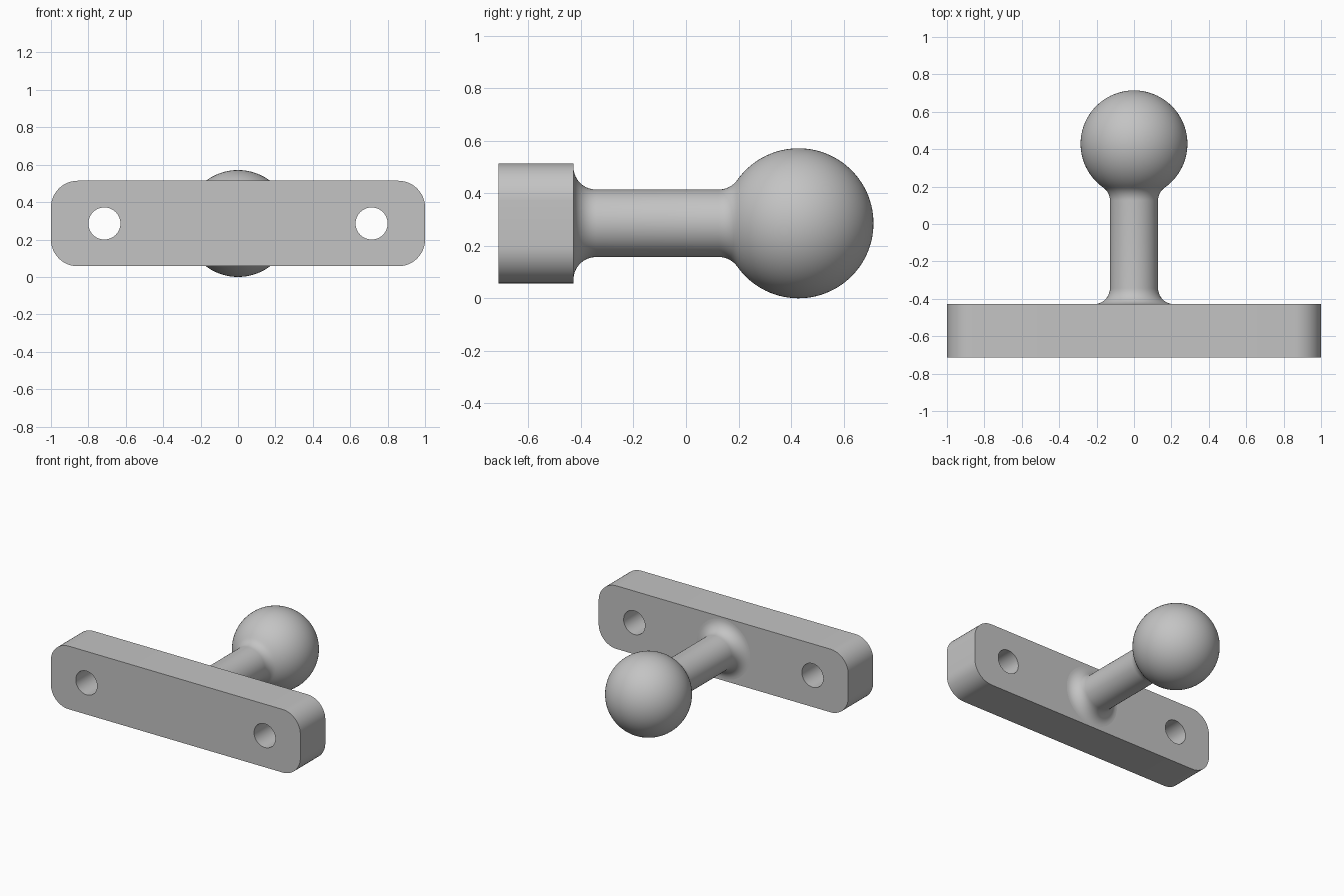
import bpy
import bmesh
from math import sin, cos, pi, sqrt, atan2, radians
from mathutils import Matrix, Vector

if "Cube" in bpy.data.objects:
    bpy.data.objects.remove(bpy.data.objects["Cube"], do_unlink=True)

U = 1 / 35                      # one drawing unit
LENGTH, HEIGHT, DEPTH = 70 * U, 16 * U, 10 * U
CORNER, HOLE, HOLE_X = 5 * U, 3 * U, 25 * U
BALL, STEM, FILLET = 10 * U, 4.5 * U, 3 * U
MID_Z = BALL
FRONT_Y, BACK_Y, BALL_Y = -25 * U, -15 * U, 15 * U

grey = bpy.data.materials.new("plain grey")
grey.use_nodes = True
grey.diffuse_color = (0.55, 0.55, 0.55, 1)
grey.node_tree.nodes["Principled BSDF"].inputs["Base Color"].default_value = grey.diffuse_color


def make_object(name, bm):
    mesh = bpy.data.meshes.new(name)
    bmesh.ops.recalc_face_normals(bm, faces=bm.faces)
    bm.to_mesh(mesh)
    bm.free()
    obj = bpy.data.objects.new(name, mesh)
    bpy.context.collection.objects.link(obj)
    mesh.materials.append(grey)
    return obj


def activate(obj):
    bpy.ops.object.select_all(action='DESELECT')
    obj.select_set(True)
    bpy.context.view_layer.objects.active = obj


def smooth(obj):
    activate(obj)
    bpy.ops.object.shade_smooth_by_angle(angle=radians(30))


def arc(r, y, radius, start, end, steps):
    """Profile points (distance from axis, position along axis) on an arc."""
    angles = [start + (end - start) * i / steps for i in range(steps + 1)]
    return [(r + radius * cos(a), y + radius * sin(a)) for a in angles]


# Mounting plate with rounded corners
bm = bmesh.new()
bmesh.ops.create_cube(bm, size=1)
bmesh.ops.scale(bm, vec=(LENGTH, DEPTH, HEIGHT), verts=bm.verts)
bmesh.ops.translate(bm, vec=(0, (FRONT_Y + BACK_Y) / 2, MID_Z), verts=bm.verts)
corners = [e for e in bm.edges
           if abs(e.verts[0].co.y - e.verts[1].co.y) > DEPTH / 2]
bmesh.ops.bevel(bm, geom=corners, offset=CORNER, segments=12,
                profile=0.5, affect='EDGES')
plate = make_object("mounting_plate", bm)

# Screw holes
bm = bmesh.new()
for side in (-1, 1):
    place = Matrix.Translation((side * HOLE_X, (FRONT_Y + BACK_Y) / 2, MID_Z))
    bmesh.ops.create_cone(bm, cap_ends=True, segments=48, radius1=HOLE,
                          radius2=HOLE, depth=DEPTH * 2,
                          matrix=place @ Matrix.Rotation(pi / 2, 4, 'X'))
cutter = make_object("hole_cutter", bm)
cutter.hide_render = True
cut = plate.modifiers.new("screw holes", 'BOOLEAN')
cut.operation = 'DIFFERENCE'
cut.solver = 'EXACT'
cut.object = cutter
activate(plate)
bpy.ops.object.modifier_apply(modifier=cut.name)
bpy.data.objects.remove(cutter, do_unlink=True)
smooth(plate)

# Stem and ball, turned as one profile with a fillet at each end
ring = STEM + FILLET
reach = sqrt((BALL + FILLET) ** 2 - ring ** 2)
touch = atan2(-reach, ring)     # direction from ball centre to fillet centre
profile = [(0, BACK_Y - U), (ring, BACK_Y - U)]
profile += arc(ring, BACK_Y + FILLET, FILLET, 1.5 * pi, pi, 10)
profile += arc(ring, BALL_Y - reach, FILLET, pi, pi + touch, 8)
profile += arc(0, BALL_Y, BALL, touch, pi / 2, 40)[1:-1]
profile += [(0, BALL_Y + BALL)]

bm = bmesh.new()
points = [bm.verts.new((r, y, MID_Z)) for r, y in profile]
lines = [bm.edges.new(pair) for pair in zip(points, points[1:])]
bmesh.ops.spin(bm, geom=points + lines, cent=(0, 0, MID_Z), axis=(0, 1, 0),
               angle=2 * pi, steps=72, use_duplicate=False)
bmesh.ops.remove_doubles(bm, verts=bm.verts, dist=0.0002)
smooth(make_object("ball_stem", bm))
